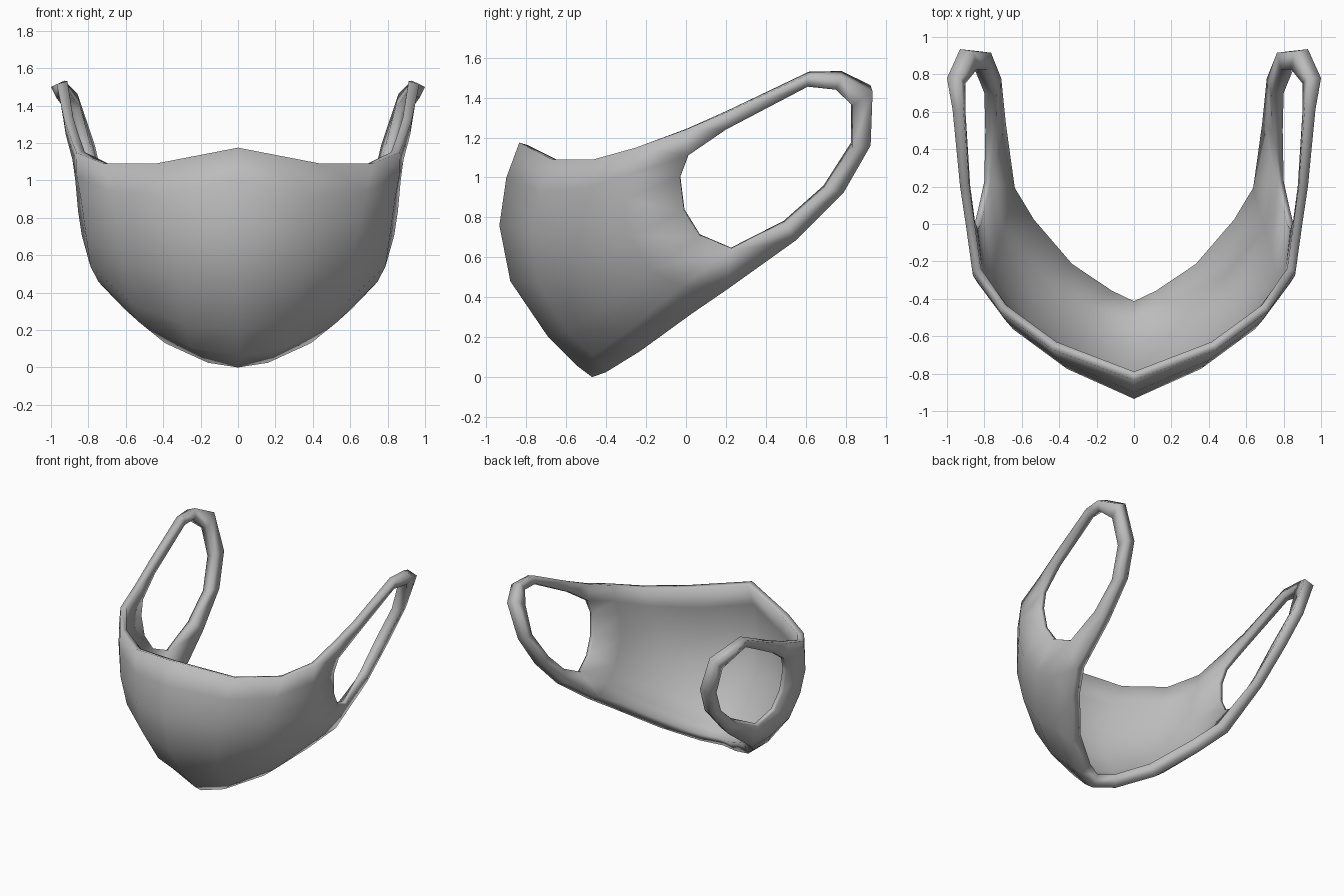
import bpy
import bmesh
from mathutils import Vector as V

if "Cube" in bpy.data.objects:
    bpy.data.objects.remove(bpy.data.objects["Cube"])

# Border curves of the right half, outer surface: nose ridge, top edge, bottom edge, cheek edge
ridge = [V((0, y, z)) for y, z in ((-.835, 1.175), (-.90, 1.0), (-.935, .76), (-.88, .48),
                                   (-.69, .2), (-.55, .06), (-.47, 0))]
top = [ridge[0], V((.44, -.67, 1.09)), V((.72, -.465, 1.09)), V((.865, -.25, 1.15)), V((.90, 0, 1.24))]
bottom = [ridge[-1], V((.16, -.40, .025)), V((.39, -.23, .13)), V((.61, .025, .315)), V((.725, .2, .435))]
cheek = [top[-1], V((.885, .01, 1.11)), V((.87, -.03, 1.0)), V((.855, -.01, .835)),
         V((.835, .07, .705)), V((.80, .23, .635)), bottom[-1]]

# Ear loop: (outer edge, hole edge) pairs from the upper to the lower strap
loop = [((.93, .2, 1.325), (.92, .2, 1.24)),
        ((.97, .61, 1.515), (.955, .61, 1.455)),
        ((1.0, .78, 1.50), (.97, .75, 1.44)),
        ((.93, .935, 1.43), (.91, .835, 1.36)),
        ((.84, .925, 1.16), (.855, .835, 1.15)),
        ((.785, .79, .925), (.80, .70, .94)),
        ((.76, .55, .685), (.795, .5, .765))]


def panel_point(r, c):
    """Blend the four border curves and puff out the cheek and jaw."""
    u, v = c / 4, r / 6
    edges = top[c] * (1 - v) + bottom[c] * v + ridge[r] * (1 - u) + cheek[r] * u
    corners = (top[0] * (1 - v) + bottom[0] * v) * (1 - u) + (top[4] * (1 - v) + bottom[4] * v) * u
    cheek_puff = V((.8, -.6, 0)) * (.42 * u**3 * (1 - u) * (1 - (2 * v - 1)**4))
    jaw_puff = V((.75, -.5, -.3)) * (3.2 * u * (1 - u) * v**5 * (1 - v))
    return edges - corners + cheek_puff + jaw_puff


bm = bmesh.new()

# Face panel
grid = [[bm.verts.new(panel_point(r, c)) for c in range(5)] for r in range(7)]
for r in range(6):
    for c in range(4):
        bm.faces.new((grid[r][c], grid[r + 1][c], grid[r + 1][c + 1], grid[r][c + 1]))

# Ear strap
pairs = [(grid[0][4], grid[1][4])]
pairs += [(bm.verts.new(a), bm.verts.new(b)) for a, b in loop]
pairs += [(grid[6][4], grid[5][4])]
for (a, b), (c, d) in zip(pairs, pairs[1:]):
    bm.faces.new((a, b, d, c))
bm.normal_update()

mesh = bpy.data.meshes.new("face_mask")
bm.to_mesh(mesh)
bm.free()
mesh.polygons.foreach_set("use_smooth", [True] * len(mesh.polygons))

mask = bpy.data.objects.new("face_mask", mesh)
bpy.context.collection.objects.link(mask)

# Cloth is thin at the ear hole, thicker along the bottom edge and around the back of the loop
group = mask.vertex_groups.new(name="thickness")
group.add(list(range(len(mesh.vertices))), .55, 'REPLACE')
group.add(list(range(5)), .48, 'REPLACE')
group.add([5 * r + 4 for r in range(1, 6)], .35, 'REPLACE')
group.add(list(range(30, 35)), 1.0, 'REPLACE')
for i, (outer, hole) in enumerate(((.5, .45), (.6, .55), (.8, .75), (.8, .75),
                                   (.8, .75), (.8, .7), (.8, .6))):
    group.add([35 + 2 * i], outer, 'REPLACE')
    group.add([36 + 2 * i], hole, 'REPLACE')

# Left half and cloth thickness
mirror = mask.modifiers.new("mirror", 'MIRROR')
mirror.use_clip = True
mirror.merge_threshold = .001
solid = mask.modifiers.new("cloth", 'SOLIDIFY')
solid.thickness = .1
solid.offset = -1
solid.vertex_group = "thickness"

# Cloth colour
grey = bpy.data.materials.new("grey_cloth")
grey.diffuse_color = (.5, .5, .5, 1)
grey.use_nodes = True
grey.node_tree.nodes["Principled BSDF"].inputs["Base Color"].default_value = grey.diffuse_color
mesh.materials.append(grey)
